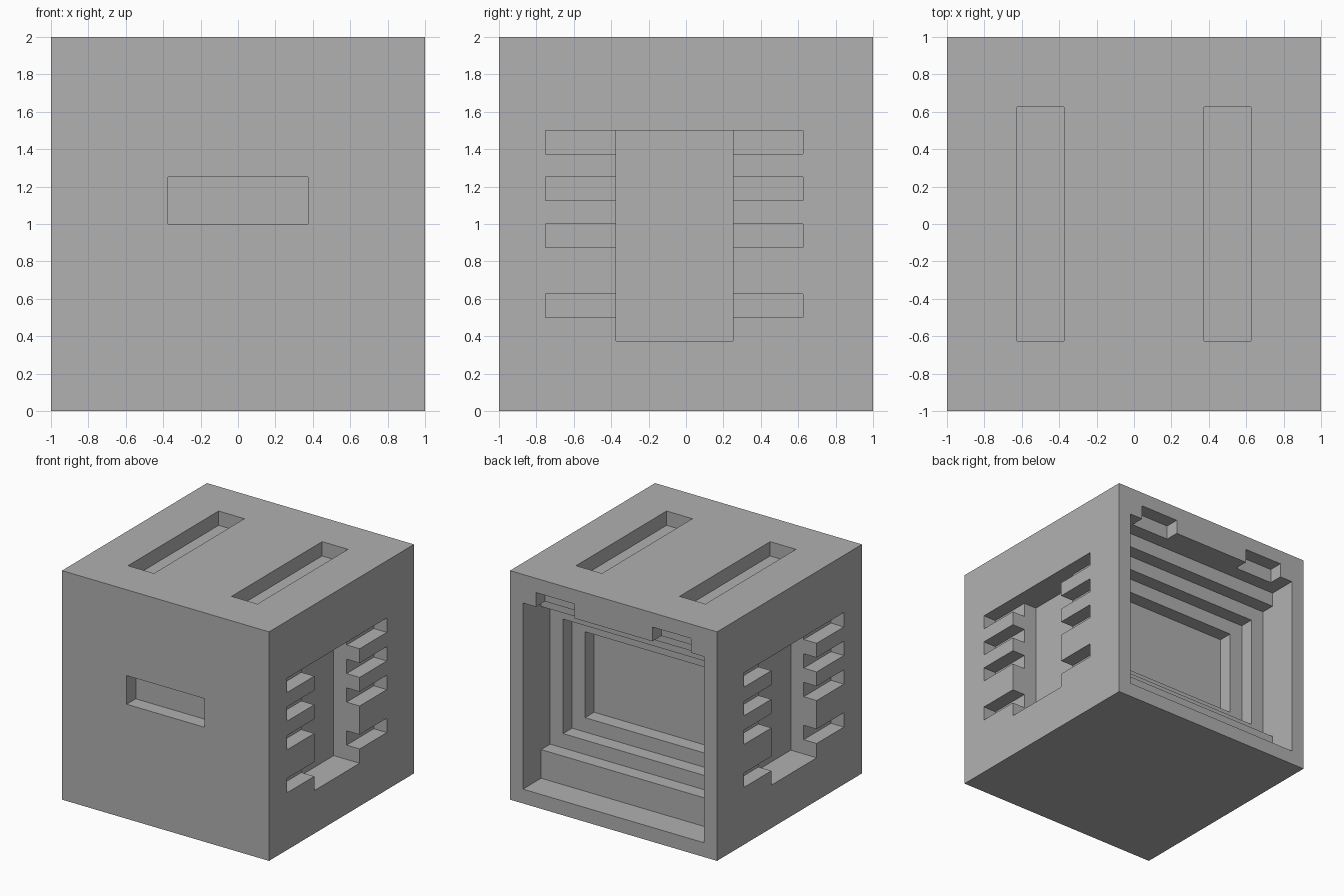
import bpy
import bmesh

default = bpy.data.objects.get("Cube")
if default:
    bpy.data.objects.remove(default, do_unlink=True)

U = 0.125  # module: the block is 16 modules wide
OUT = 9    # cutters reach one module past the outer faces

grey = bpy.data.materials.new("plain grey")
grey.use_nodes = True
grey.diffuse_color = (0.44, 0.44, 0.44, 1)
grey.node_tree.nodes["Principled BSDF"].inputs["Base Color"].default_value = grey.diffuse_color


def box(name, x, y, z):
    """Box from (low, high) ranges given in modules."""
    mesh = bpy.data.meshes.new(name)
    bm = bmesh.new()
    bmesh.ops.create_cube(bm, size=1)
    for v in bm.verts:
        v.co = [U * (r[0] if c < 0 else r[1]) for c, r in zip(v.co, (x, y, z))]
    bm.to_mesh(mesh)
    bm.free()
    mesh.materials.append(grey)
    obj = bpy.data.objects.new(name, mesh)
    bpy.context.collection.objects.link(obj)
    return obj


def cut(name, x, y, z):
    """Carve a box-shaped recess out of the block."""
    cutter = box(name + "_cutter", x, y, z)
    cutter.hide_render = True
    mod = block.modifiers.new(name, "BOOLEAN")
    mod.operation = "DIFFERENCE"
    mod.solver = "EXACT"
    mod.object = cutter
    bpy.ops.object.modifier_apply(modifier=mod.name)
    bpy.data.objects.remove(cutter, do_unlink=True)


# Solid block
block = box("recessed_block", (-8, 8), (-8, 8), (0, 16))
bpy.context.view_layer.objects.active = block
block.select_set(True)

# Front slot
cut("front_slot", (-3, 3), (-OUT, -7), (8, 10))

# Stepped back opening: half width, depth plane, bottom, top
for half, floor, low, high in ((7, 6, 1, 14), (7, 5, 3, 13), (6, 4, 4, 12), (5, 3, 5, 11)):
    cut("back_opening", (-half, half), (floor, OUT), (low, high))

for side in (-1, 1):
    def span(a, b):
        return tuple(sorted((side * a, side * b)))

    # Top slots and the notches above the back opening
    cut("top_slot", span(3, 5), (-5, 5), (15, 17))
    cut("back_notch", span(3, 6), (7, OUT), (13.5, 15))

    # Side recess with its crossing slots
    cut("side_recess", span(6, OUT), (-3, 2), (3, 12))
    for z in (4, 7, 9, 11):
        cut("side_slot", span(7, OUT), (-6, 5), (z, z + 1))
